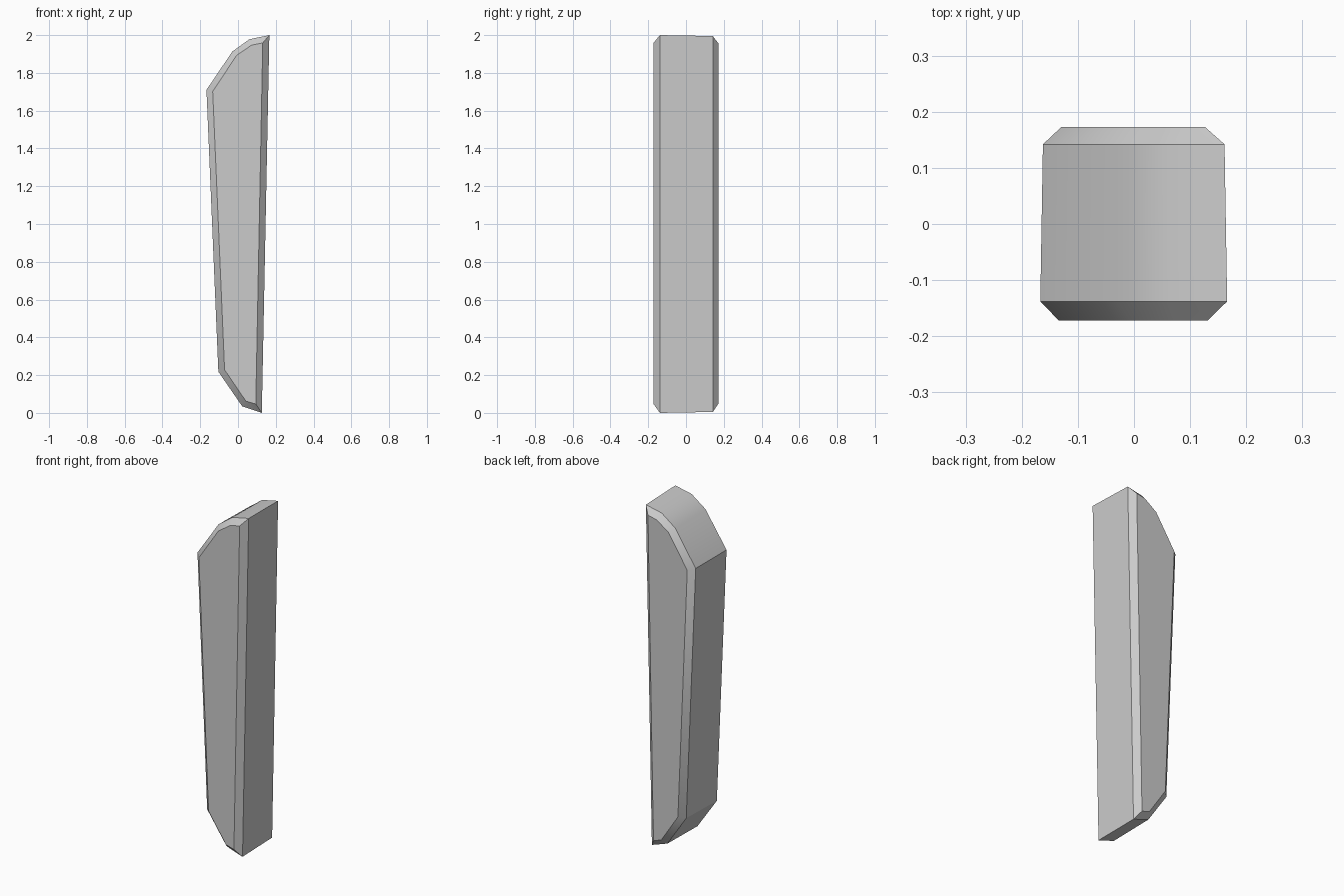
import bpy, bmesh

if "Cube" in bpy.data.objects:
    bpy.data.objects.remove(bpy.data.objects["Cube"])

# Side profile (x, z) of the widest ring, and of the flat face inside the bevel
OUTER = [(-0.167, 1.71), (-0.03, 1.913), (0.06, 1.978), (0.166, 2.0),
         (0.126, 0.0), (0.022, 0.035), (-0.104, 0.218)]
INNER = [(-0.134, 1.702), (-0.007, 1.893), (0.072, 1.947), (0.131, 1.959),
         (0.094, 0.047), (0.042, 0.062), (-0.071, 0.228)]


def ring(bm, profile, y, sx=1.0, sz=1.0):
    return [bm.verts.new((x * sx, y, 1 + (z - 1) * sz)) for x, z in profile]


# Loft front face, front bevel, body and back bevel; the back is slightly smaller
bm = bmesh.new()
rings = [ring(bm, INNER, -0.172),
         ring(bm, OUTER, -0.138),
         ring(bm, OUTER, 0.142, 0.972, 0.995),
         ring(bm, INNER, 0.173, 0.965, 0.995)]
for a, b in zip(rings, rings[1:]):
    for i in range(len(a)):
        j = (i + 1) % len(a)
        bm.faces.new((a[i], a[j], b[j], b[i]))
bm.faces.new(rings[0])
bm.faces.new(rings[-1])
bmesh.ops.recalc_face_normals(bm, faces=bm.faces)

mesh = bpy.data.meshes.new("bevelled_plank")
bm.to_mesh(mesh)
bm.free()
plank = bpy.data.objects.new("bevelled_plank", mesh)
bpy.context.collection.objects.link(plank)

# Smooth only the shallow curve across the top
bpy.context.view_layer.objects.active = plank
plank.select_set(True)
bpy.ops.object.shade_smooth_by_angle(angle=0.5236)
